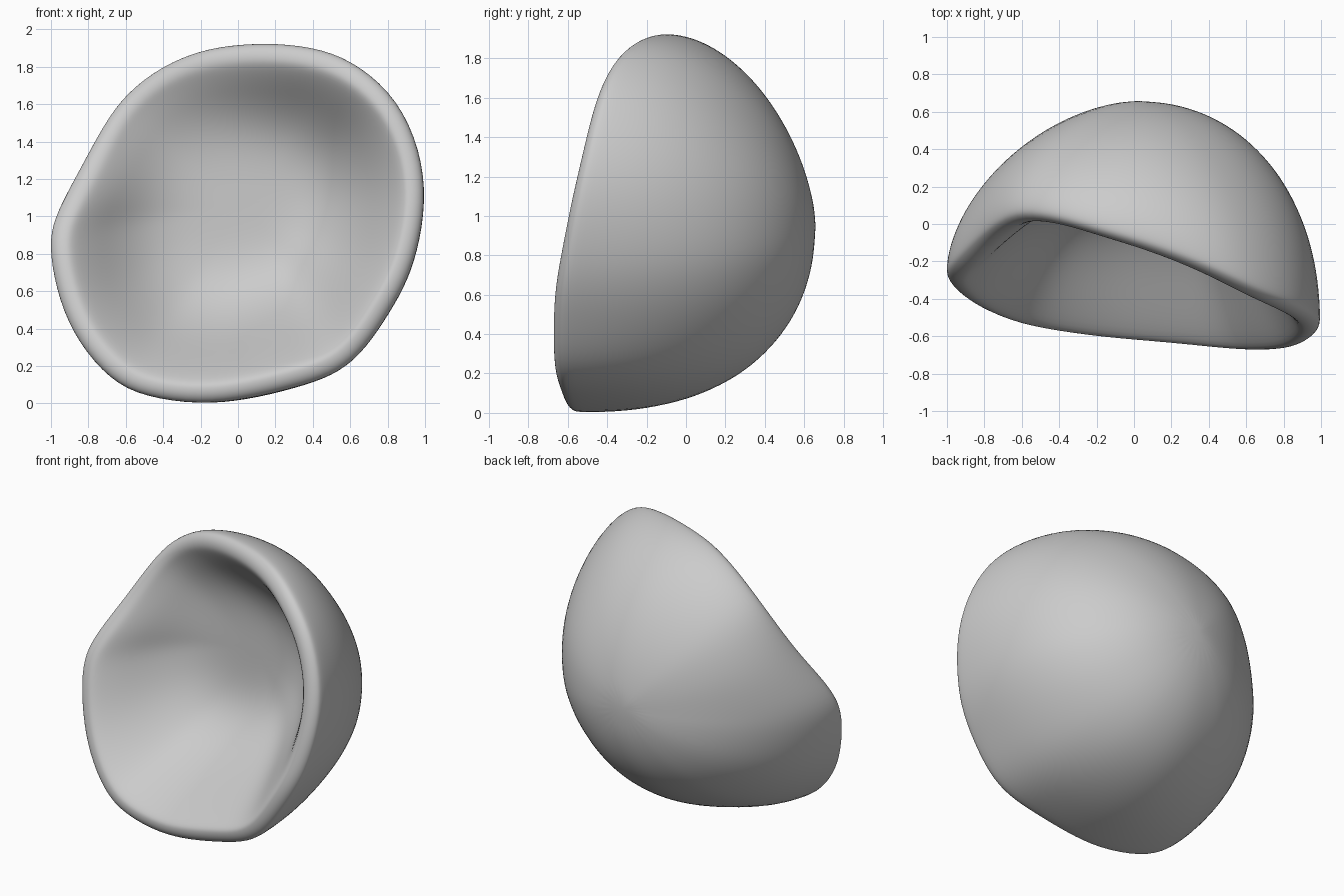
import bpy
import bmesh
from math import atan2, cos, sin, pi
from mathutils import Vector

cube = bpy.data.objects.get("Cube")
if cube:
    bpy.data.objects.remove(cube, do_unlink=True)

# Uneven rim of the bowl: x, z, and how far forward the lip reaches (y)
RIM = [
    (1.0, 1.08, -.58), (.97, 1.35, -.52), (.85, 1.62, -.46), (.65, 1.8, -.38),
    (.45, 1.89, -.28), (.2, 1.92, -.18), (-.02, 1.91, -.11), (-.2, 1.88, -.06),
    (-.4, 1.8, .0), (-.6, 1.65, .03), (-.72, 1.47, -.02), (-.82, 1.28, -.1),
    (-.92, 1.1, -.2), (-.99, .95, -.27), (-1.0, .8, -.32), (-.95, .55, -.38),
    (-.85, .33, -.45), (-.68, .13, -.52), (-.5, .04, -.56), (-.2, .0, -.6),
    (.05, .03, -.62), (.3, .09, -.64), (.5, .15, -.66), (.65, .26, -.67),
    (.78, .45, -.67), (.88, .62, -.66), (.95, .8, -.63),
]
APEX = Vector((.02, .66, .95))       # back of the outer dome
HOLLOW = Vector((.04, .14, 1.06))    # deepest point of the inside
LIP = .06
LIP_WIDTH = .08
STEPS = 9

SPOKES = [Vector((x - APEX.x, 0, z - APEX.z)) for x, z, front in RIM]


def even_reach(i):
    """Rim radius averaged over its neighbours, for the calmer back."""
    near = [SPOKES[(i + k) % len(SPOKES)].length for k in range(-3, 4)]
    return sum(near) / len(near) * 1.012


def meridian(i):
    """Section from the outer apex, round the lip, to the inside hollow."""
    out = SPOKES[i].normalized()
    reach = SPOKES[i].length * 1.012
    calm = even_reach(i)
    a = atan2(out.z, out.x)
    power = 1.94 - .28 * sin(a) + .2 * cos(a)
    base = RIM[i][2] + LIP
    section = []
    # Outer dome
    for k in range(STEPS - 1, -1, -1):
        u = k / STEPS * pi / 2
        r, d = cos(u) ** (2 / power), sin(u) ** (2 / power)
        radius = reach + (calm - reach) * min(1, 1.5 * d)
        section.append((radius * r, base + (APEX.y - base) * d))
    # Rolled lip
    for k in range(1, 5):
        t = k / 4 * pi * .7
        section.append((reach - LIP_WIDTH * (1 - cos(t)), base - LIP * 1.08 * sin(t)))
    points = [Vector((APEX.x, y, APEX.z)) + out * r for r, y in section]
    # Inside wall, steep below the lip and flattening towards the hollow
    edge = points[-1].copy()
    for k in range(1, STEPS):
        s = 1 - k / STEPS
        p = HOLLOW.lerp(edge, s)
        p.y = HOLLOW.y + (edge.y - HOLLOW.y) * s ** 4 * (1.8 - .8 * s ** 3)
        points.append(p)
    return points


# Bowl shell: one closed skin with thick rounded lip
bm = bmesh.new()
columns = [[bm.verts.new(p) for p in meridian(i)] for i in range(len(RIM))]
outer_tip = bm.verts.new(APEX)
inner_tip = bm.verts.new(HOLLOW)
for i, col in enumerate(columns):
    nxt = columns[(i + 1) % len(columns)]
    bm.faces.new((outer_tip, col[0], nxt[0]))
    bm.faces.new((inner_tip, nxt[-1], col[-1]))
    for j in range(len(col) - 1):
        bm.faces.new((col[j], col[j + 1], nxt[j + 1], nxt[j]))
bmesh.ops.recalc_face_normals(bm, faces=bm.faces)
for face in bm.faces:
    face.smooth = True
mesh = bpy.data.meshes.new("bowl_shell")
bm.to_mesh(mesh)
bm.free()

bowl = bpy.data.objects.new("bowl_shell", mesh)
bpy.context.collection.objects.link(bowl)
smooth = bowl.modifiers.new("soft_surface", "SUBSURF")
smooth.levels = smooth.render_levels = 2

# Plain grey finish
grey = bpy.data.materials.new("plain_grey")
grey.use_nodes = True
colour = (.6, .6, .6, 1)
grey.diffuse_color = colour
grey.node_tree.nodes["Principled BSDF"].inputs["Base Color"].default_value = colour
mesh.materials.append(grey)
